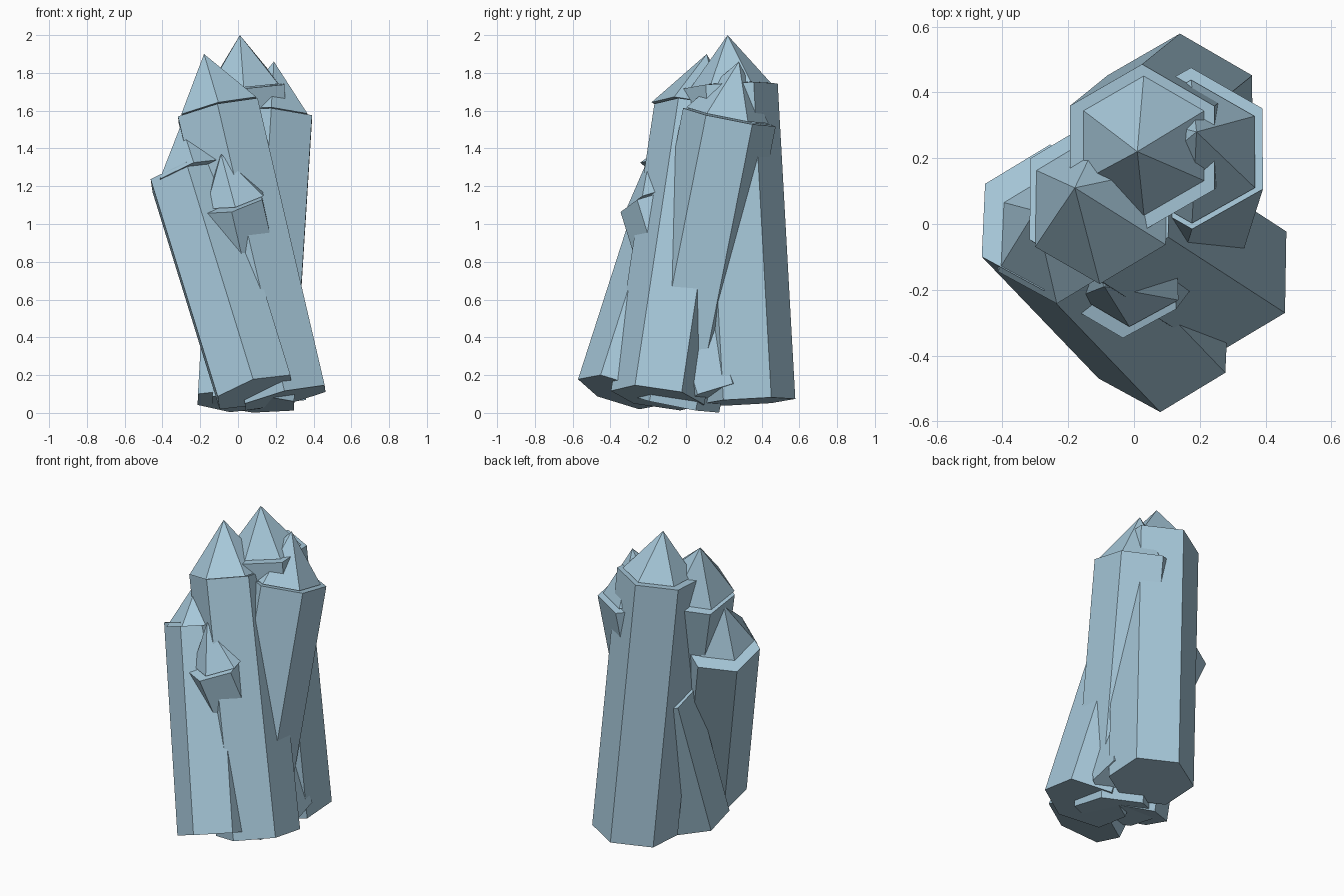
import bpy, bmesh, math
from mathutils import Vector

if "Cube" in bpy.data.objects:
    bpy.data.objects.remove(bpy.data.objects["Cube"])

mat = bpy.data.materials.new("pale_blue_crystal")
mat.diffuse_color = (0.38, 0.57, 0.69, 1.0)
mat.use_nodes = True
mat.node_tree.nodes["Principled BSDF"].inputs["Base Color"].default_value = mat.diffuse_color


def hexagon(bm, centre, axis, radius):
    """Ring of six vertices perpendicular to the axis, one corner towards +y."""
    turn = Vector((0, 0, 1)).rotation_difference(axis)
    ring = []
    for i in range(6):
        a = math.radians(30 + 60 * i)
        ring.append(bm.verts.new(centre + turn @ Vector((radius * math.cos(a), radius * math.sin(a), 0))))
    return ring


def finish(bm, name):
    bmesh.ops.recalc_face_normals(bm, faces=bm.faces)
    mesh = bpy.data.meshes.new(name)
    bm.to_mesh(mesh)
    bm.free()
    mesh.materials.append(mat)
    bpy.context.collection.objects.link(bpy.data.objects.new(name, mesh))


def shaft(name, base, top, radius):
    base, top = Vector(base), Vector(top)
    bm = bmesh.new()
    low = hexagon(bm, base, top - base, radius)
    high = hexagon(bm, top, top - base, radius)
    bm.faces.new(low)
    bm.faces.new(high)
    for i in range(6):
        j = (i + 1) % 6
        bm.faces.new((low[i], low[j], high[j], high[i]))
    finish(bm, name)


def point(name, base, apex, radius, axis):
    bm = bmesh.new()
    ring = hexagon(bm, Vector(base), axis, radius)
    tip = bm.verts.new(Vector(apex))
    bm.faces.new(ring)
    for i in range(6):
        bm.faces.new((ring[i], ring[(i + 1) % 6], tip))
    finish(bm, name)


# name, shaft base, shaft top, shaft radius, point base, point apex, point radius
crystals = [
    ("back_crystal", (0.14, 0.325, 0.06), (0.025, 0.232, 1.73), 0.254,
     (0.03, 0.238, 1.735), (0.01, 0.22, 2.0), 0.212),
    ("front_crystal", (0.25, -0.15, 0.08), (-0.105, 0.08, 1.60), 0.25,
     (-0.10, 0.05, 1.61), (-0.18, 0.11, 1.90), 0.235),
    ("left_crystal", (0.09, -0.35, 0.11), (-0.265, 0.02, 1.26), 0.232,
     (-0.225, -0.03, 1.26), (-0.30, 0.04, 1.53), 0.222),
    ("right_crystal", (0.08, -0.07, 0.05), (0.175, 0.23, 1.565), 0.25,
     (0.175, 0.22, 1.575), (0.19, 0.28, 1.86), 0.222),
    ("small_crystal", (0.20, 0.16, 0.09), (-0.04, -0.16, 1.12), 0.195,
     (-0.02, -0.14, 1.14), (-0.09, -0.19, 1.37), 0.18),
    ("inner_crystal", (-0.04, -0.05, 0.062), (0.01, 0.22, 0.95), 0.20,
     (0.01, 0.21, 0.96), (0.02, 0.27, 1.2), 0.17),
]
for name, base, top, r, cone_base, apex, cone_r in crystals:
    shaft(name + "_shaft", base, top, r)
    point(name + "_point", cone_base, apex, cone_r, Vector(top) - Vector(base))
